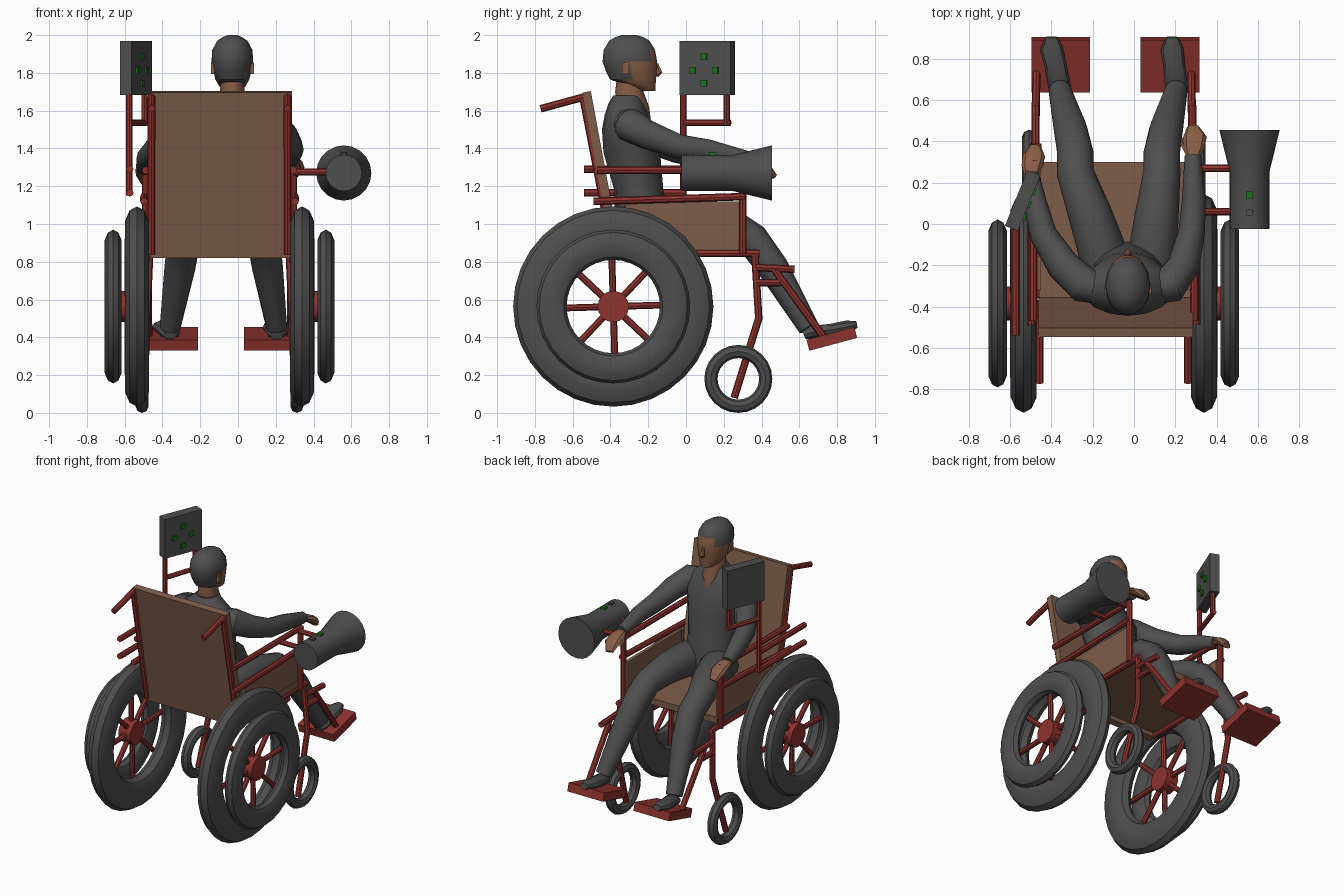
import bpy, bmesh, math
from mathutils import Vector, Matrix

def mat(name, c):
    m = bpy.data.materials.new(name)
    m.diffuse_color = (*c, 1)
    return m

GREY = mat("dark grey", (0.08, 0.077, 0.077))
BROWN = mat("brown leather", (0.21, 0.11, 0.07))
RED = mat("red metal", (0.27, 0.033, 0.027))
SKIN = mat("skin", (0.25, 0.11, 0.06))
GREEN = mat("green", (0.01, 0.17, 0.01))
CX = -0.098  # chair centre line

def make(name, bm, *mats, smooth=True):
    bmesh.ops.recalc_face_normals(bm, faces=bm.faces)
    me = bpy.data.meshes.new(name)
    bm.to_mesh(me)
    bm.free()
    for m in mats:
        me.materials.append(m)
    ob = bpy.data.objects.new(name, me)
    bpy.context.collection.objects.link(ob)
    if smooth:
        bpy.ops.object.select_all(action='DESELECT')
        ob.select_set(True)
        bpy.context.view_layer.objects.active = ob
        bpy.ops.object.shade_smooth_by_angle(angle=math.radians(35))
    return ob

def box(name, size, loc, m, rot=Matrix.Identity(4)):
    bm = bmesh.new()
    bmesh.ops.create_cube(bm, size=1, matrix=Matrix.Translation(loc) @ rot @ Matrix.Diagonal((*size, 1)))
    return make(name, bm, m, smooth=False)

def bridge(bm, rings):
    """Skin a list of closed vertex rings and cap both ends."""
    n = len(rings[0])
    for a, b in zip(rings, rings[1:]):
        for i in range(n):
            bm.faces.new((a[i], a[(i + 1) % n], b[(i + 1) % n], b[i]))
    bm.faces.new(rings[0])
    bm.faces.new(rings[-1])

def sweep(name, pts, radii, m, n=12, flat=1.0):
    """Tapered round limb or pipe through the points."""
    bm = bmesh.new()
    pts = [Vector(p) for p in pts]
    if not isinstance(radii, (list, tuple)):
        radii = [radii] * len(pts)
    span = [abs(c) for c in pts[-1] - pts[0]]
    ref = Vector([1.0 if i == span.index(min(span)) else 0.0 for i in range(3)])
    rings = []
    for i, p in enumerate(pts):
        d = (pts[min(i + 1, len(pts) - 1)] - pts[max(i - 1, 0)]).normalized()
        u = (ref - d * ref.dot(d)).normalized()
        v = d.cross(u)
        rings.append([bm.verts.new(p + radii[i] * (math.cos(t) * u + flat * math.sin(t) * v))
                      for t in (2 * math.pi * k / n for k in range(n))])
    bridge(bm, rings)
    return make(name, bm, m)

def pipe(name, *pts, r=0.02):
    return sweep(name, pts, r, RED, 8)

def stack(name, rows, cx, mats, n=16):
    """Body built of horizontal ellipses: z, centre y, x radius, y radius."""
    bm = bmesh.new()
    bridge(bm, [[bm.verts.new((cx + rx * math.cos(t), cy + ry * math.sin(t), z))
                 for t in (2 * math.pi * k / n for k in range(n))] for z, cy, rx, ry in rows])
    return make(name, bm, *mats)

def tyre(name, loc, outer, inner, half, n=32, k=10):
    """Ring about the x axis with an oval section."""
    R, r = (outer + inner) / 2, (outer - inner) / 2
    bm = bmesh.new()
    g = [[bm.verts.new((loc[0] + half * math.sin(b),
                        loc[1] + (R + r * math.cos(b)) * math.cos(a),
                        loc[2] + (R + r * math.cos(b)) * math.sin(a)))
          for b in (2 * math.pi * j / k for j in range(k))]
         for a in (2 * math.pi * i / n for i in range(n))]
    for i in range(n):
        for j in range(k):
            bm.faces.new((g[i][j], g[(i + 1) % n][j], g[(i + 1) % n][(j + 1) % k], g[i][(j + 1) % k]))
    return make(name, bm, GREY)

# wheels, frame pipes and foot plates, both sides
WY, WZ = -0.385, 0.563
for s, side in ((-1, "left"), (1, "right")):
    X = lambda d: CX + s * d
    tyre(side + "_wheel_tyre", (X(0.437), WY, WZ), 0.53, 0.31, 0.066)
    tyre(side + "_hand_ring", (X(0.563), WY, WZ), 0.407, 0.247, 0.047)
    sweep(side + "_hub", [(X(0.44), WY, WZ), (X(0.535), WY, WZ)], 0.083, RED, 16)
    for i in range(8):
        a = i * math.pi / 4 + 0.03
        c, d = math.cos(a), math.sin(a)
        pipe(side + "_spoke", (X(0.485), WY + 0.06 * c, WZ + 0.06 * d),
             (X(0.485), WY + 0.36 * c, WZ + 0.36 * d), r=0.018)
    tyre(side + "_caster_wheel", (X(0.41), 0.277, 0.18), 0.18, 0.11, 0.035, 24, 8)
    pipe(side + "_caster_fork", (X(0.40), 0.255, 0.08), (X(0.385), 0.385, 0.50), (X(0.37), 0.365, 0.84))
    pipe(side + "_lower_rail", (X(0.37), -0.36, 0.845), (X(0.37), 0.39, 0.845))
    pipe(side + "_back_post", (X(0.36), -0.385, 0.84), (X(0.36), -0.545, 1.67))
    pipe(side + "_push_handle", (X(0.36), -0.53, 1.675), (X(0.36), -0.77, 1.61))
    pipe(side + "_front_post", (X(0.39), 0.30, 0.84), (X(0.39), 0.30, 1.28))
    pipe(side + "_arm_rail", (X(0.40), -0.49, 1.12), (X(0.40), 0.31, 1.145))
    pipe(side + "_upper_rail", (X(0.39), -0.47, 1.285), (X(0.39), 0.31, 1.285))
    pipe(side + "_foot_hanger", (X(0.38), 0.37, 0.77), (X(0.38), 0.575, 0.76))
    pipe(side + "_foot_brace", (X(0.38), 0.37, 0.69), (X(0.38), 0.50, 0.69))
    pipe(side + "_foot_tube", (X(0.38), 0.46, 0.77), (X(0.375), 0.73, 0.40))
    box(side + "_foot_plate", (0.285, 0.262, 0.06), (X(0.265) + 0.008, 0.772, 0.392), RED,
        Matrix.Rotation(math.radians(15), 4, 'X'))
    box(side + "_side_panel", (0.025, 0.62, 0.22), (X(0.365), -0.01, 1.01), BROWN)
    box(side + "_seat_edge", (0.012, 0.60, 0.04), (X(0.375), 0.0, 0.885), GREY)

# seat and leaning back rest
box("seat", (0.745, 0.69, 0.045), (CX + 0.01, -0.045, 0.885), BROWN)
box("back_rest", (0.75, 0.045, 0.89), (CX + 0.01, -0.445, 1.262), BROWN,
    Matrix.Rotation(math.radians(10.5), 4, 'X'))

# screen on its post, turned toward the rider
SC = Vector((-0.54, 0.113, 1.825))
turn = Matrix.Rotation(math.radians(-22), 4, 'Z')
box("screen", (0.067, 0.29, 0.285), SC, GREY, turn)
for dy, dz in ((0, 0.07), (0, -0.07), (0.065, 0), (-0.065, 0)):
    box("screen_button", (0.02, 0.034, 0.034), SC + turn @ Vector((0.034, dy - 0.005, dz - 0.01)), GREEN, turn)
pipe("screen_post", (-0.575, -0.015, 1.15), (-0.575, -0.015, 1.69), r=0.017)
pipe("screen_arm", (-0.575, -0.015, 1.535), (-0.49, 0.235, 1.535), r=0.017)
pipe("screen_stub", (-0.495, 0.215, 1.535), (-0.495, 0.215, 1.69), r=0.017)
for z in (1.29, 1.165):
    pipe("screen_rail", (-0.573, -0.54, z), (-0.573, 0.0, z))

# flared cannon on the right arm rail
sweep("cannon", [(0.56, -0.025, 1.27), (0.56, 0.0, 1.27), (0.56, 0.25, 1.27), (0.56, 0.455, 1.27)],
      [0.096, 0.096, 0.096, 0.146], GREY, 20)
for y in (0.06, 0.27):
    pipe("cannon_mount", (0.29, y, 1.275), (0.50, y, 1.275), r=0.018)
box("cannon_button", (0.034, 0.034, 0.02), (0.56, 0.14, 1.368), GREEN)
box("cannon_switch", (0.03, 0.03, 0.02), (0.56, 0.055, 1.366), GREY)

# rider: torso, neck, head
stack("torso", [(0.91, -0.22, 0.17, 0.12), (1.02, -0.23, 0.185, 0.145), (1.18, -0.25, 0.165, 0.13),
                (1.38, -0.287, 0.19, 0.15), (1.50, -0.305, 0.23, 0.14), (1.58, -0.315, 0.20, 0.115),
                (1.64, -0.315, 0.12, 0.095), (1.68, -0.31, 0.075, 0.075)], -0.03, [GREY])
stack("neck", [(1.54, -0.25, 0.03, 0.065), (1.62, -0.28, 0.075, 0.085), (1.70, -0.30, 0.065, 0.075),
               (1.78, -0.29, 0.06, 0.075)], -0.03, [SKIN])
head = stack("head", [(1.705, -0.21, 0.04, 0.05), (1.73, -0.235, 0.07, 0.075), (1.765, -0.28, 0.09, 0.125),
                      (1.81, -0.29, 0.10, 0.138), (1.86, -0.297, 0.11, 0.148), (1.92, -0.30, 0.107, 0.14),
                      (1.97, -0.30, 0.08, 0.11), (1.99, -0.30, 0.05, 0.075), (2.0, -0.30, 0.025, 0.04)],
             -0.03, [GREY, SKIN], 14)
for p in head.data.polygons:  # face area in front, hair elsewhere
    c = p.center
    if c.z < 1.93 and c.y > -0.31 + max(0, c.z - 1.79) * 1.0:
        p.material_index = 1
sweep("nose", [(-0.03, -0.155, 1.85), (-0.03, -0.14, 1.80), (-0.03, -0.155, 1.785)], [0.008, 0.018, 0.012], SKIN, 6)
for s in (-1, 1):
    box("ear", (0.02, 0.035, 0.06), (-0.03 + s * 0.104, -0.32, 1.825), SKIN)

# arms and hands
sweep("right_arm", [(0.08, -0.32, 1.54), (0.17, -0.30, 1.525), (0.24, -0.20, 1.47), (0.28, -0.04, 1.41),
                    (0.29, 0.12, 1.39), (0.285, 0.33, 1.345)], [0.07, 0.09, 0.078, 0.065, 0.057, 0.04], GREY)
sweep("right_hand", [(0.285, 0.32, 1.345), (0.29, 0.37, 1.33), (0.295, 0.42, 1.30), (0.285, 0.47, 1.25)],
      [0.032, 0.05, 0.058, 0.03], SKIN, 8, 0.5)
sweep("right_thumb", [(0.265, 0.35, 1.33), (0.24, 0.39, 1.30), (0.235, 0.41, 1.28)], [0.02, 0.016, 0.01], SKIN, 6)
sweep("left_arm", [(-0.14, -0.32, 1.54), (-0.24, -0.295, 1.515), (-0.345, -0.20, 1.455), (-0.44, -0.05, 1.39),
                   (-0.48, 0.10, 1.35), (-0.50, 0.24, 1.30)], [0.07, 0.09, 0.08, 0.067, 0.058, 0.04], GREY)
sweep("left_hand", [(-0.50, 0.23, 1.30), (-0.495, 0.28, 1.29), (-0.485, 0.33, 1.26), (-0.48, 0.375, 1.21)],
      [0.032, 0.05, 0.055, 0.03], SKIN, 8, 0.5)
sweep("left_thumb", [(-0.48, 0.26, 1.29), (-0.45, 0.30, 1.26), (-0.445, 0.33, 1.24)], [0.02, 0.016, 0.01], SKIN, 6)

# legs and shoes
for side, hip, knee, ankle, toe in (("left", -0.15, -0.285, -0.36, -0.40), ("right", 0.09, 0.135, 0.205, 0.185)):
    mid = (hip + knee) / 2
    sweep(side + "_leg", [(hip, -0.25, 1.02), (hip, -0.14, 1.02), (mid, 0.06, 1.02), (knee, 0.25, 0.985),
                          (knee, 0.35, 0.92), (knee * 0.7 + ankle * 0.3, 0.46, 0.77), (ankle, 0.65, 0.45)],
          [0.10, 0.118, 0.105, 0.09, 0.088, 0.082, 0.055], GREY)
    sweep(side + "_shoe", [(ankle, 0.625, 0.41), (ankle, 0.66, 0.425), ((ankle + toe) / 2, 0.77, 0.44),
                           (toe, 0.85, 0.455), (toe, 0.905, 0.468)], [0.035, 0.055, 0.052, 0.055, 0.03], GREY, 10, 0.65)
